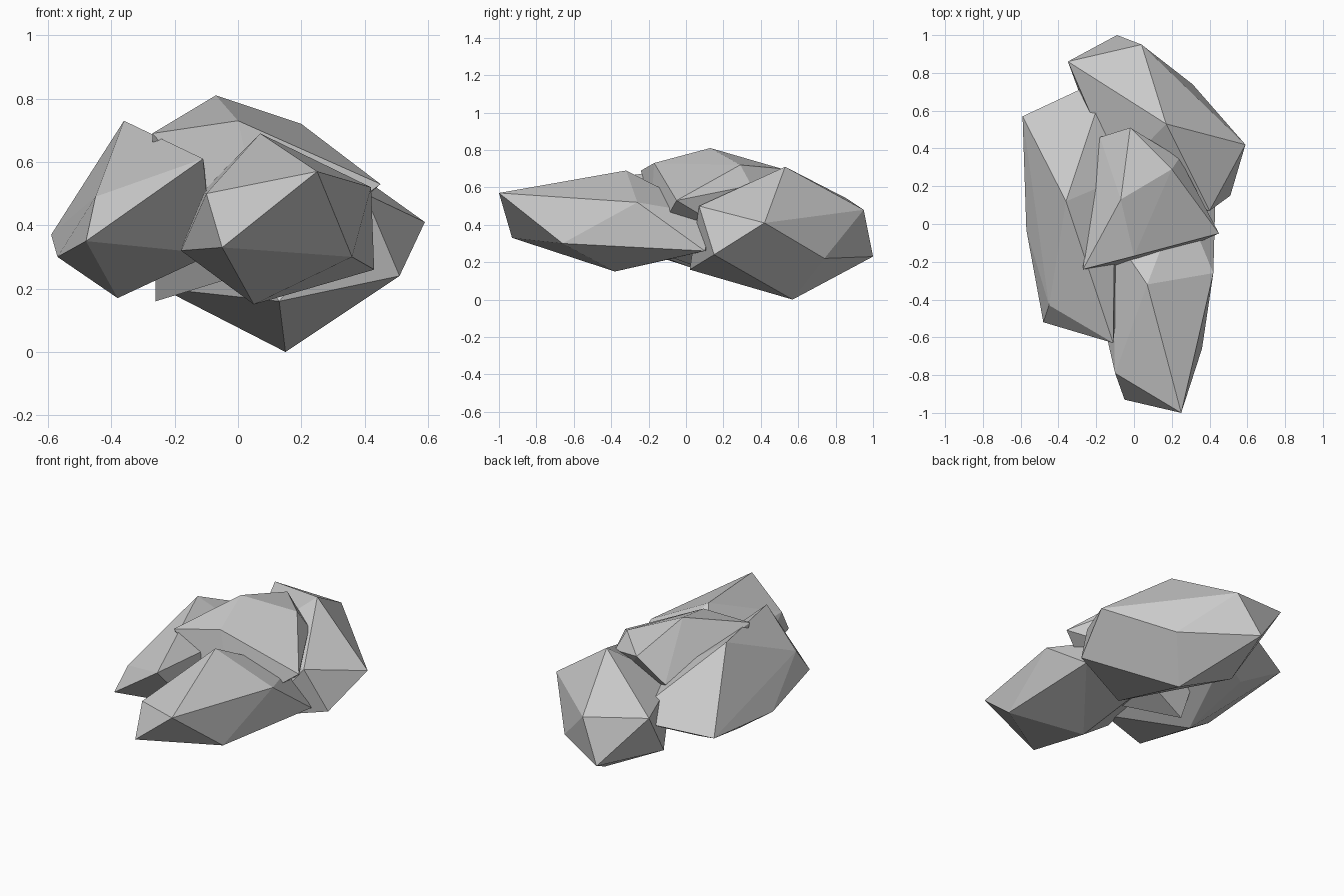
import bpy
import bmesh
from mathutils import Vector

# Remove the default cube only
default_cube = bpy.data.objects.get("Cube")
if default_cube:
    bpy.data.objects.remove(default_cube, do_unlink=True)

UNIT = 0.01  # rock corners are given in hundredths


def make_material(name, color):
    material = bpy.data.materials.new(name)
    material.use_nodes = True
    material.diffuse_color = color
    material.node_tree.nodes["Principled BSDF"].inputs["Base Color"].default_value = color
    return material


def make_rock(name, corners, material):
    """Wrap a faceted, flat-shaded boulder around its corner points."""
    bm = bmesh.new()
    for corner in corners:
        bm.verts.new(Vector(corner) * UNIT)
    hull = bmesh.ops.convex_hull(bm, input=bm.verts[:])
    unused = {v for v in hull["geom_interior"] + hull["geom_unused"]
              if isinstance(v, bmesh.types.BMVert)}
    if unused:
        bmesh.ops.delete(bm, geom=list(unused), context="VERTS")
    bmesh.ops.recalc_face_normals(bm, faces=bm.faces[:])
    for face in bm.faces:
        face.smooth = False

    mesh = bpy.data.meshes.new(name)
    bm.to_mesh(mesh)
    bm.free()
    mesh.materials.append(material)
    rock = bpy.data.objects.new(name, mesh)
    bpy.context.scene.collection.objects.link(rock)
    return rock


stone = make_material("stone grey", (0.6, 0.6, 0.6, 1.0))

# Long boulder pointing to the front
make_rock("front_rock", [
    (25, -100, 57), (7, -32, 69), (-10, -79, 50), (-5, -93, 33),
    (36, -66, 30), (42, -26, 52), (5, -38, 15), (43, 10, 26),
    (-18, -44, 32), (-12, -4, 50), (25, 15, 45), (0, 20, 28),
], stone)

# Long boulder lying along the -x side
make_rock("side_rock", [
    (-48, -52, 35), (-11, -63, 61), (-45, -43, 49), (-57, -3, 30),
    (-38, 3, 17), (-8, -35, 31), (-36, 12, 73), (-59, 57, 37),
    (-14, 78, 45), (-10, 23, 55), (-20, 55, 33), (-40, 45, 29),
], stone)

# Large boulder at the back, resting on the ground
make_rock("back_rock", [
    (15, 57, 0), (-9, 100, 23), (31, 74, 22), (51, 15, 24),
    (13, 2, 16), (-24, 56, 20), (4, 95, 48), (59, 42, 41),
    (40, 7, 50), (-9, 26, 49), (-35, 86, 54), (17, 53, 71),
], stone)

# Cap boulder wedged on top of the other three
make_rock("top_rock", [
    (-7, 13, 81), (-27, -24, 69), (0, -17, 73), (20, 29, 72),
    (45, -5, 53), (24, 35, 61), (-2, 51, 70), (-18, 46, 55),
    (-26, 10, 16), (10, -20, 27), (28, 20, 38),
], stone)
